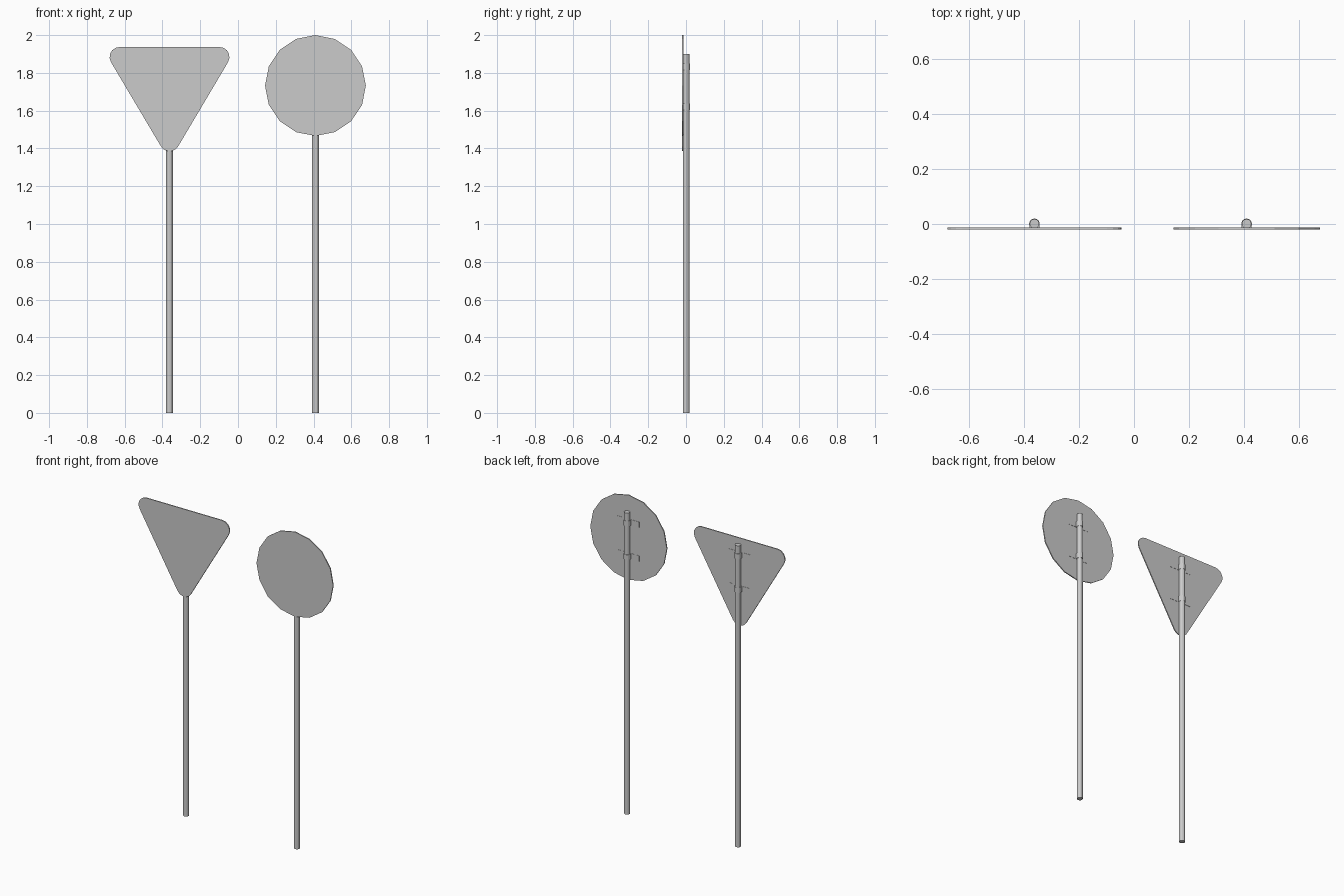
import bpy, bmesh
from math import sin, cos, pi, atan2, radians

if "Cube" in bpy.data.objects:
    bpy.data.objects.remove(bpy.data.objects["Cube"])

POLE_R, POLE_Y = 0.0175, 0.0005
PLATE_FRONT, PLATE_BACK = -0.02, -0.0135


def prism(name, points, offset):
    """Extrude a closed loop of 3D points along an offset vector."""
    bm = bmesh.new()
    face = bm.faces.new([bm.verts.new(p) for p in points])
    new = bmesh.ops.extrude_face_region(bm, geom=[face], use_keep_orig=True)
    verts = [g for g in new["geom"] if isinstance(g, bmesh.types.BMVert)]
    bmesh.ops.translate(bm, verts=verts, vec=offset)
    bmesh.ops.recalc_face_normals(bm, faces=bm.faces)
    mesh = bpy.data.meshes.new(name)
    bm.to_mesh(mesh)
    bm.free()
    obj = bpy.data.objects.new(name, mesh)
    bpy.context.collection.objects.link(obj)
    return obj


def arc(cx, cy, r, a0, a1, n):
    return [(cx + r * cos(a0 + (a1 - a0) * i / n),
             cy + r * sin(a0 + (a1 - a0) * i / n)) for i in range(n + 1)]


def plate(name, outline):
    prism(name, [(x, PLATE_FRONT, z) for x, z in outline],
          (0, PLATE_BACK - PLATE_FRONT, 0))


def post(name, x):
    # round pole
    ring = arc(x, POLE_Y, POLE_R, 0, 2 * pi, 12)[:-1]
    prism(name + "_pole", [(px, py, 0) for px, py in ring], (0, 0, 1.9))
    # two clamp straps: flat wings on the plate, bent around the pole
    y0, y1 = PLATE_BACK - 0.001, PLATE_BACK + 0.0015
    bend = arc(x, POLE_Y, 0.0195, radians(-35), radians(215), 10)
    strap = ([(x - 0.075, y0), (x + 0.075, y0), (x + 0.075, y1), (x + 0.018, y1)]
             + bend[1:-1] + [(x - 0.018, y1), (x - 0.075, y1)])
    for label, z in (("upper", 1.833), ("lower", 1.62)):
        prism(f"{name}_{label}_clamp", [(px, py, z - 0.0175) for px, py in strap],
              (0, 0, 0.035))


# round sign, 16 sides
plate("round_sign_plate", arc(0.41, 1.733, 0.267, 0, 2 * pi, 16)[:-1])
post("round_sign", 0.41)

# downward triangle sign with rounded corners
tx, half, top_z, low_z, r = -0.3625, 0.2645, 1.884, 1.438, 0.053
tilt = atan2(half, top_z - low_z)
triangle = (arc(tx + half, top_z, r, -tilt, pi / 2, 5)
            + arc(tx - half, top_z, r, pi / 2, pi + tilt, 5)
            + arc(tx, low_z, r, pi + tilt, 2 * pi - tilt, 5))
plate("triangle_sign_plate", triangle)
post("triangle_sign", tx)
